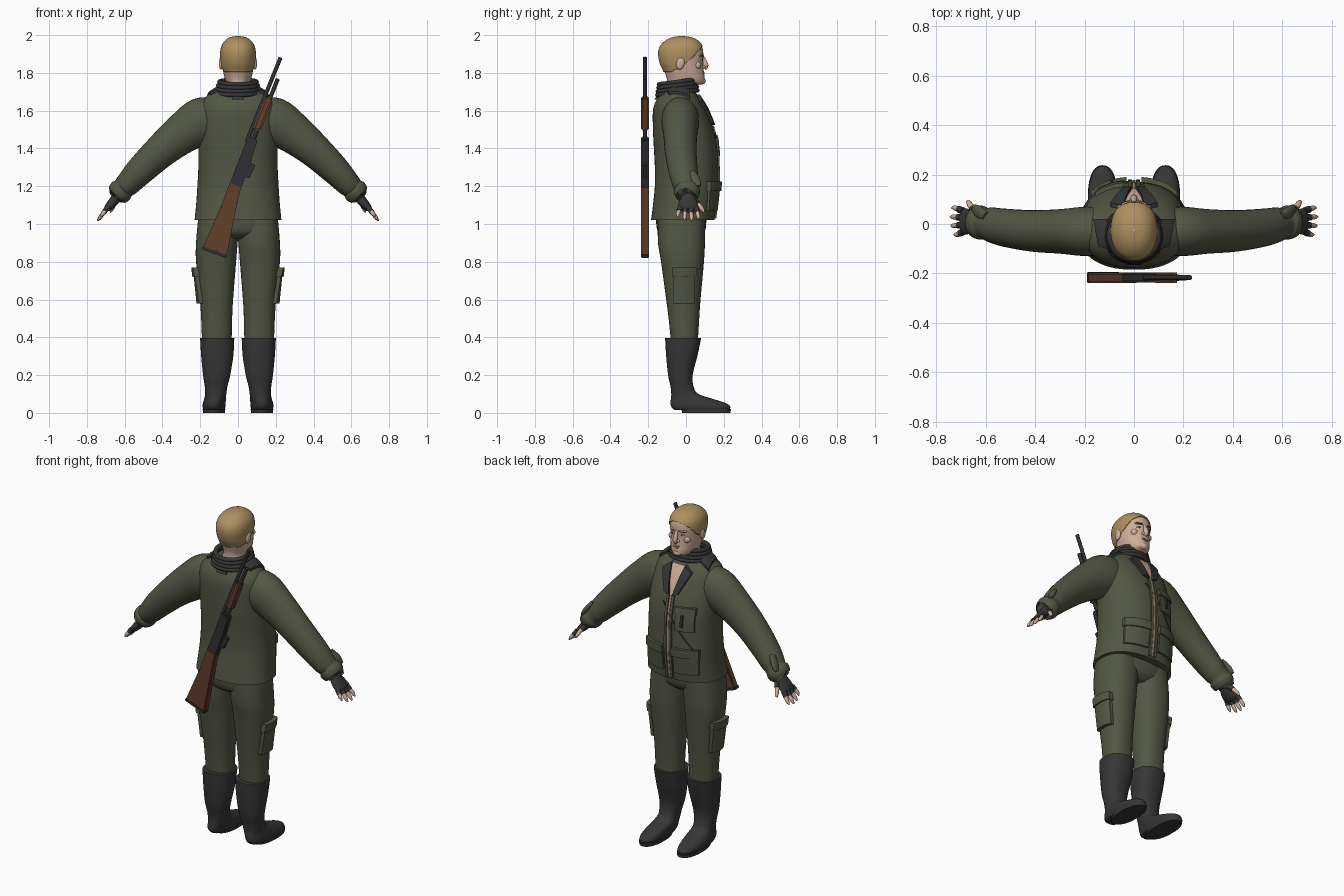
import bpy, bmesh, math
from mathutils import Vector, Matrix
from mathutils.bvhtree import BVHTree

cube = bpy.data.objects.get("Cube")
if cube:
    bpy.data.objects.remove(cube)
made = []


def material(name, r, g, b):
    m = bpy.data.materials.new(name)
    m.use_nodes = True
    m.diffuse_color = (r, g, b, 1)
    m.node_tree.nodes["Principled BSDF"].inputs["Base Color"].default_value = (r, g, b, 1)
    return m


GREEN = material("olive cloth", .085, .095, .055)
BLACK = material("black rubber", .037, .037, .038)
SKIN = material("skin", .62, .43, .33)
HAIR = material("blond hair", .42, .28, .115)
WOOD = material("walnut", .12, .05, .025)
METAL = material("gunmetal", .03, .03, .033)
TAN = material("zip tan", .4, .27, .17)
WHITE = material("eye white", .6, .57, .52)
BROWN = material("dark brown", .07, .04, .025)


def finish(bm, name, mat, mirror=False):
    bmesh.ops.recalc_face_normals(bm, faces=bm.faces)
    mesh = bpy.data.meshes.new(name)
    bm.to_mesh(mesh)
    bm.free()
    obj = bpy.data.objects.new(name, mesh)
    bpy.context.collection.objects.link(obj)
    mesh.materials.append(mat)
    if mirror:
        obj.modifiers.new("other side", "MIRROR")
    made.append(obj)
    return obj


def smooth(rows, steps):
    """Catmull-Rom interpolation through rows of numbers."""
    out = []
    for i in range(len(rows) - 1):
        a, b, c, d = (rows[max(0, min(len(rows) - 1, i + k))] for k in (-1, 0, 1, 2))
        for s in range(steps):
            t = s / steps
            out.append([q + .5 * t * (r - p + t * (2 * p - 5 * q + 4 * r - s4 + t * (3 * (q - r) + s4 - p)))
                        for p, q, r, s4 in zip(a, b, c, d)])
    return out + [list(rows[-1])]


def skin_rings(rings, name, mat, mirror=False, keep=None):
    bm = bmesh.new()
    loops = [[bm.verts.new(p) for p in ring] for ring in rings]
    n = len(loops[0])
    for a, b in zip(loops, loops[1:]):
        for i in range(n):
            j = (i + 1) % n
            bm.faces.new((a[i], a[j], b[j], b[i]))
    bm.faces.new(loops[0])
    bm.faces.new(loops[-1])
    if keep:
        drop = [f for f in bm.faces if not keep(f.calc_center_median())]
        bmesh.ops.delete(bm, geom=drop, context="FACES")
    return finish(bm, name, mat, mirror)


def power(v, e):
    return math.copysign(abs(v) ** (2 / e), v)


def stack(name, mat, rows, mirror=False, e=2.3, n=40, steps=4, grow=0, keep=None):
    """Upright loft; rows are z, centre x, half width, back y, front y."""
    rings = []
    for z, cx, w, back, front in smooth(rows, steps):
        mid, half = (back + front) / 2, (front - back) / 2
        angles = [math.tau * k / n for k in range(n)]
        rings.append([(cx + (w + grow) * power(math.cos(a), e),
                       mid + (half + grow) * power(math.sin(a), e), z) for a in angles])
    return skin_rings(rings, name, mat, mirror, keep)


def limb(name, mat, rows, mirror=False, n=20, steps=4):
    """Loft along a path; rows are x, y, z, thickness, depth."""
    pts = smooth(rows, steps)
    rings = []
    for i, (x, y, z, r, d) in enumerate(pts):
        t = (Vector(pts[min(i + 1, len(pts) - 1)][:3]) - Vector(pts[max(i - 1, 0)][:3])).normalized()
        side = (Vector((0, 1, 0)) - t * t.y).normalized()
        up = t.cross(side)
        rings.append([Vector((x, y, z)) + up * r * math.cos(a) + side * d * math.sin(a)
                      for a in (math.tau * k / n for k in range(n))])
    return skin_rings(rings, name, mat, mirror)


def blob(name, mat, centre, size, mirror=False, tilt=0, axis="X"):
    bm = bmesh.new()
    bmesh.ops.create_uvsphere(bm, u_segments=16, v_segments=10, radius=1)
    bm.transform(Matrix.Translation(centre) @ Matrix.Rotation(tilt, 4, axis) @ Matrix.Diagonal((*size, 1)))
    return finish(bm, name, mat, mirror)


def patch(name, mat, target, corners, aim, thick=.008, mirror=False, n=8):
    """Cloth panel draped on a target along the aim direction."""
    tree = BVHTree.FromPolygons([v.co for v in target.data.vertices],
                                [p.vertices for p in target.data.polygons])
    a, b, c, d = map(Vector, corners)
    aim = Vector(aim)
    bm = bmesh.new()
    grid = []
    for i in range(n + 1):
        for j in range(n + 1):
            p = a.lerp(b, i / n).lerp(d.lerp(c, i / n), j / n)
            hit = tree.ray_cast(p - aim, aim)[0]
            grid.append(bm.verts.new((hit or p) - aim * thick))
    for i in range(n):
        for j in range(n):
            k = i * (n + 1) + j
            bm.faces.new((grid[k], grid[k + 1], grid[k + n + 2], grid[k + n + 1]))
    for f in bm.faces:
        f.normal_update()
    edge = bmesh.ops.extrude_face_region(bm, geom=list(bm.faces))["geom"]
    for v in edge:
        if isinstance(v, bmesh.types.BMVert):
            v.co += aim * (thick + .006)
    return finish(bm, name, mat, mirror)


def rect(x0, x1, z0, z1):
    return [(x0, 0, z0), (x1, 0, z0), (x1, 0, z1), (x0, 0, z1)]


# Jacket body, trousers and boots
jacket = stack("jacket_body", GREEN, [
    (1.02, 0, .23, -.185, .15), (1.1, 0, .222, -.175, .16), (1.2, 0, .215, -.165, .17),
    (1.3, 0, .21, -.165, .17), (1.4, 0, .21, -.17, .165), (1.5, 0, .21, -.175, .145),
    (1.6, 0, .205, -.175, .107), (1.65, 0, .19, -.16, .08), (1.69, 0, .15, -.135, .055),
    (1.72, 0, .1, -.115, .035)], n=64)
stack("trouser_seat", GREEN, [(.92, 0, .1, -.1, .06), (.96, 0, .19, -.15, .1), (1.05, 0, .215, -.16, .11)])
leg = stack("trouser_legs", GREEN, [
    (.36, .112, .078, -.078, .062), (.5, .113, .082, -.092, .07), (.6, .114, .088, -.105, .077),
    (.8, .116, .106, -.132, .095), (.9, .112, .11, -.148, .1), (1.04, .1, .11, -.15, .1)], mirror=True)
stack("boots", BLACK, [
    (.015, .127, .055, -.06, .225), (.03, .127, .06, -.076, .235), (.05, .126, .06, -.082, .215),
    (.075, .121, .058, -.08, .14), (.1, .118, .056, -.078, .065), (.14, .116, .06, -.082, .04),
    (.2, .113, .072, -.095, .035), (.3, .11, .085, -.105, .06), (.385, .11, .09, -.11, .078),
    (.397, .11, .09, -.11, .078)], mirror=True)
stack("boot_soles", BLACK, [(0, .127, .058, -.02, .235), (.02, .127, .06, -.025, .238)], True, steps=1)
out = (-1, 0, 0)
patch("cargo_pockets", GREEN, leg, [(.2, -.07, .58), (.2, .045, .58), (.2, .05, .76), (.2, -.065, .76)],
      out, .02, True)
patch("cargo_flaps", GREEN, leg, [(.2, -.075, .72), (.2, .055, .725), (.2, .055, .77), (.2, -.07, .77)],
      out, .028, True)

# Sleeves with gathered cuffs
limb("sleeves", GREEN, [
    (.1, -.03, 1.565, .1, .09), (.19, -.03, 1.545, .125, .1), (.3, -.03, 1.475, .107, .09),
    (.41, -.028, 1.385, .09, .084), (.52, -.015, 1.28, .077, .077), (.58, -.002, 1.215, .066, .07),
    (.605, .005, 1.19, .059, .062), (.62, .006, 1.175, .066, .069), (.642, .008, 1.153, .058, .062),
    (.644, .008, 1.151, .04, .045)], True, n=32)
limb("cuff_tabs", GREEN, [(.6, .03, 1.275, .012, .02), (.63, .05, 1.235, .014, .025),
                         (.65, .06, 1.2, .008, .02)], True)

# Gloved hands with bare fingertips
limb("gloves", BLACK, [(.61, .008, 1.185, .03, .035), (.64, .01, 1.145, .027, .036),
                      (.665, .01, 1.112, .025, .05), (.69, .01, 1.085, .02, .052),
                      (.7, .01, 1.075, .01, .045)], True)
for i, name in enumerate(("little", "ring", "middle", "index")):
    y, reach = -.031 + .028 * i, (.045, .065, .07, .06)[i]
    root = Vector((.69, y, 1.088))
    tip = root + Vector((.6 * reach, (i - 1.5) * .008, -.8 * reach))
    knuckle = root.lerp(tip, .55)
    end = tip + Vector((.012, 0, -.016))
    limb(name + "_glove_fingers", BLACK, [(*root, .014, .014), (*knuckle, .013, .014)], True, 10, 2)
    limb(name + "_fingertips", SKIN, [(*knuckle, .011, .011), (*tip, .01, .01), (*end, .003, .003)], True, 10)
limb("thumb_glove", BLACK, [(.64, .035, 1.135, .018, .018), (.655, .065, 1.105, .014, .015)], True, 10)
limb("thumb_tips", SKIN, [(.655, .062, 1.108, .012, .012), (.668, .085, 1.08, .011, .011),
                         (.674, .094, 1.062, .004, .004)], True, 10)

# Jacket front: open neck, lapels, zip, pockets and strap
back_aim, down = (0, -1, 0), (0, 0, -1)
patch("bare_chest", SKIN, jacket, [(-.006, 0, 1.52), (.006, 0, 1.52), (.05, 0, 1.68), (-.05, 0, 1.68)], back_aim, .006)
patch("lapels", BLACK, jacket, [(.012, 0, 1.525), (.045, 0, 1.535), (.095, 0, 1.65), (.045, 0, 1.685)],
      back_aim, .018, True)
patch("zip_strip", TAN, jacket, rect(-.006, .006, 1.03, 1.52), back_aim, .007, n=16)
patch("zip_plackets", GREEN, jacket, rect(.009, .024, 1.03, 1.52), back_aim, .009, True, 16)
patch("lower_pockets", GREEN, jacket, rect(.035, .17, 1.07, 1.2), back_aim, .012, True)
patch("lower_pocket_flaps", GREEN, jacket, rect(.03, .175, 1.175, 1.225), back_aim, .02, True)
patch("chest_pocket", GREEN, jacket, rect(-.15, -.045, 1.33, 1.45), back_aim, .01)
patch("chest_pocket_flap", GREEN, jacket, rect(-.155, -.04, 1.43, 1.47), back_aim, .017)
patch("pocket_pen", BLACK, jacket, rect(-.095, -.083, 1.36, 1.43), back_aim, .022)
patch("chest_strap", BROWN, jacket, [(.035, 0, 1.47), (.045, 0, 1.48), (-.14, 0, 1.23), (-.15, 0, 1.22)],
      back_aim, .008, n=12)

# Black collar panels and neck wrap
patch("shoulder_panels", BLACK, jacket, [(.11, -.1, 1.8), (.145, -.09, 1.8), (.165, .02, 1.8), (.11, .02, 1.8)],
      down, .014, True)
patch("collar_back_tab", BLACK, jacket, rect(-.032, .032, 1.66, 1.69), (0, 1, 0), .012)
for i in range(4):
    bm = bmesh.new()
    rows = []
    for k in range(40):
        a = math.tau * k / 40
        rx, ry = .115 - .006 * i, .104 - .003 * i
        c = Vector((rx * math.cos(a), -.046 + ry * math.sin(a), 1.695 + .019 * i + .012 * math.sin(a)))
        o = Vector((math.cos(a), math.sin(a), 0))
        rows.append([bm.verts.new(c + o * .014 * math.cos(b) + Vector((0, 0, .012 * math.sin(b))))
                     for b in (math.tau * m / 10 for m in range(10))])
    for k in range(40):
        p, q = rows[k], rows[(k + 1) % 40]
        for m in range(10):
            bm.faces.new((p[m], q[m], q[(m + 1) % 10], p[(m + 1) % 10]))
    finish(bm, f"neck_wrap_{i + 1}", BLACK)

# Head, hair and face
head_rows = [(1.66, 0, .065, -.1, .03), (1.72, 0, .064, -.1, .03), (1.735, 0, .06, -.1, .065),
             (1.75, 0, .062, -.1, .095), (1.77, 0, .07, -.102, .099), (1.81, 0, .079, -.115, .094),
             (1.85, 0, .085, -.133, .091), (1.9, 0, .089, -.142, .092), (1.94, 0, .083, -.133, .084),
             (1.97, 0, .064, -.105, .06), (1.988, 0, .038, -.07, .025), (1.995, 0, .004, -.03, -.02)]
stack("head", SKIN, head_rows, e=2.15, n=56, steps=6)


def hairline(p):
    if p.y < .02:
        return p.z > 1.805 + max(0, p.y + .08) * .6
    return p.z > 1.865 + (p.y - .02) * 1.15


hair = stack("hair", HAIR, head_rows, e=2.15, n=96, steps=10, grow=.006, keep=hairline)
hair.modifiers.new("hair thickness", "SOLIDIFY").thickness = .008
blob("ears", SKIN, (.09, -.03, 1.85), (.011, .022, .033), True, -.2)
limb("nose", SKIN, [(0, .086, 1.89, .008, .008), (0, .097, 1.865, .011, .011),
                    (0, .104, 1.84, .014, .015), (0, .094, 1.826, .01, .016)], n=14)
blob("nostrils", SKIN, (.012, .092, 1.832), (.009, .013, .008), True)
blob("lips", BROWN, (0, .09, 1.795), (.024, .008, .003))
blob("upper_lip", SKIN, (0, .09, 1.801), (.023, .009, .005))
blob("lower_lip", SKIN, (0, .09, 1.788), (.02, .009, .006))
blob("chin", SKIN, (0, .084, 1.757), (.026, .021, .018))
blob("eyes", WHITE, (.033, .078, 1.87), (.015, .009, .007), True, -.3, "Z")
blob("irises", BROWN, (.032, .085, 1.87), (.006, .004, .006), True)
blob("brow_ridges", SKIN, (.032, .079, 1.892), (.026, .011, .008), True, -.35, "Z")
blob("eyebrows", BROWN, (.034, .086, 1.891), (.022, .006, .004), True, -.35, "Z")
blob("cheekbones", SKIN, (.048, .062, 1.84), (.022, .018, .02), True)

# Rifle slung on the back, drawn from the muzzle down
lean = Matrix.Translation((.217, -.217, 1.885)) @ Matrix.Rotation(math.radians(22), 4, "Y")


def gun_part(name, mat, outline, depth, bevel=.006):
    """Plate from (across, down) points, extruded through its depth."""
    bm = bmesh.new()
    face = bm.faces.new([bm.verts.new((q, -depth, -s)) for q, s in outline])
    ext = bmesh.ops.extrude_face_region(bm, geom=[face])["geom"]
    bmesh.ops.translate(bm, vec=(0, depth * 2, 0), verts=[v for v in ext if isinstance(v, bmesh.types.BMVert)])
    bmesh.ops.bevel(bm, geom=list(bm.edges), offset=bevel, segments=2, affect="EDGES")
    bm.transform(lean)
    return finish(bm, name, mat)


def gun_tube(name, q, top, bottom, radius):
    bm = bmesh.new()
    bmesh.ops.create_cone(bm, cap_ends=True, segments=16, radius1=radius, radius2=radius, depth=bottom - top)
    bm.transform(lean @ Matrix.Translation((q, 0, -(top + bottom) / 2)))
    finish(bm, name, METAL)


gun_part("rifle_stock", WOOD, [(.008, .71), (.072, .71), (.085, .8), (.138, 1.08), (.004, 1.085), (.012, .85)], .021)
gun_part("butt_pad", METAL, [(.002, 1.08), (.14, 1.075), (.14, 1.093), (.002, 1.098)], .022, .004)
gun_part("receiver", METAL, [(.006, .45), (.06, .45), (.072, .6), (.074, .725), (.01, .725)], .02)
gun_part("trigger_guard", METAL, [(.065, .575), (.1, .58), (.095, .655), (.065, .66)], .01, .003)
gun_part("fore_end", WOOD, [(.014, .215), (.052, .215), (.057, .4), (.014, .41)], .021, .008)
gun_tube("barrel", .009, 0, .48, .0105)
gun_tube("magazine_tube", .038, .11, .48, .011)

# Soft shading with crisp edges
for obj in bpy.context.selected_objects:
    obj.select_set(False)
for obj in made:
    obj.select_set(True)
bpy.context.view_layer.objects.active = made[0]
bpy.ops.object.shade_smooth_by_angle(angle=math.radians(45))
